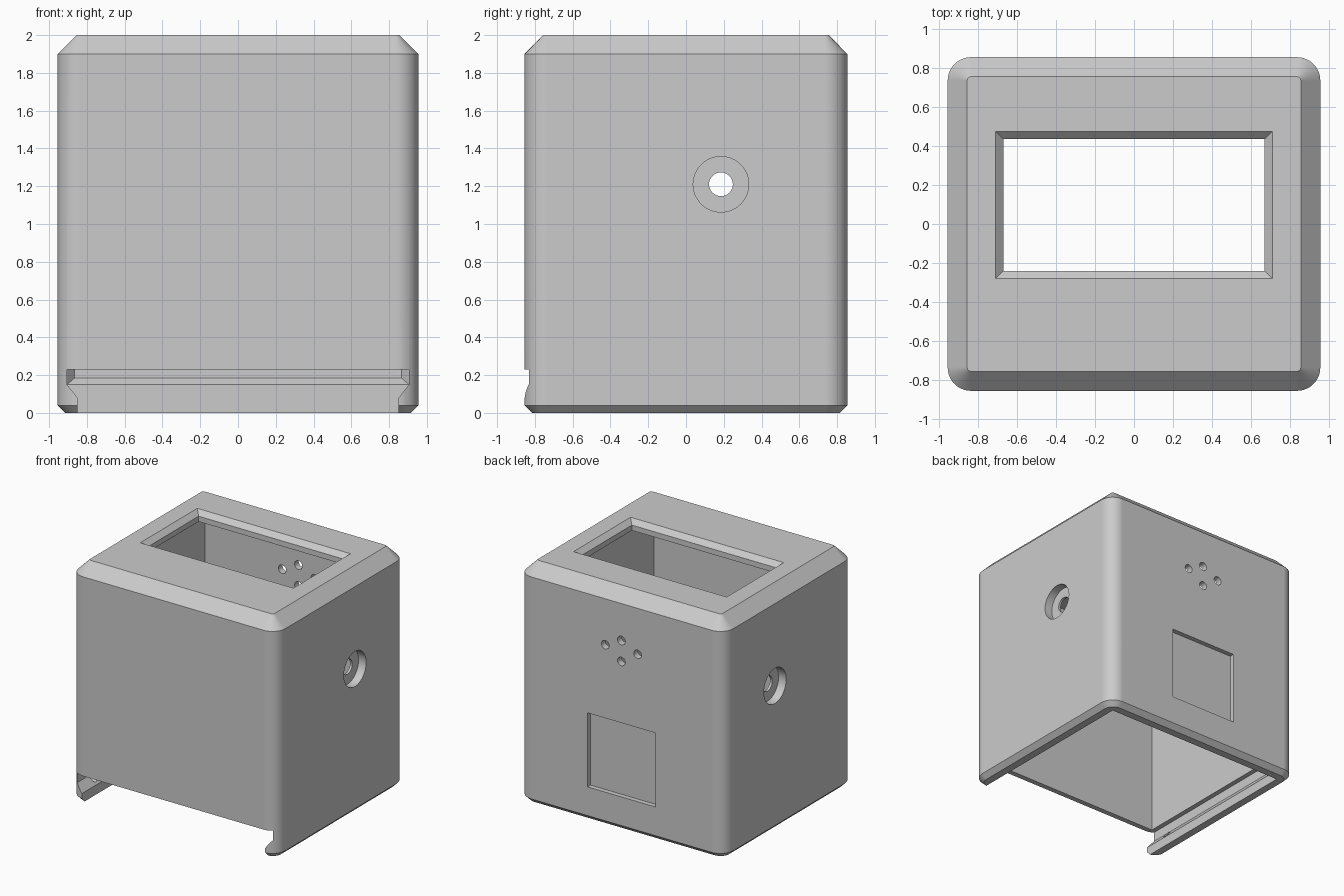
import bpy, bmesh, math

if "Cube" in bpy.data.objects:
    bpy.data.objects.remove(bpy.data.objects["Cube"])

grey = bpy.data.materials.new("light grey plastic")
grey.use_nodes = True
grey.diffuse_color = (0.6, 0.6, 0.6, 1)
grey.node_tree.nodes["Principled BSDF"].inputs["Base Color"].default_value = (0.6, 0.6, 0.6, 1)


def loft(name, rings):
    """Closed solid through a list of equally long point rings."""
    bm = bmesh.new()
    loops = [[bm.verts.new(p) for p in ring] for ring in rings]
    n = len(loops[0])
    for a, b in zip(loops, loops[1:]):
        for i in range(n):
            j = (i + 1) % n
            bm.faces.new((a[i], a[j], b[j], b[i]))
    bm.faces.new(loops[0][::-1])
    bm.faces.new(loops[-1])
    bmesh.ops.recalc_face_normals(bm, faces=bm.faces)
    mesh = bpy.data.meshes.new(name)
    bm.to_mesh(mesh)
    bm.free()
    mesh.materials.append(grey)
    obj = bpy.data.objects.new(name, mesh)
    bpy.context.collection.objects.link(obj)
    return obj


def rounded_ring(inset, z, steps=10):
    """Rounded rectangle of the case outline, moved inward by inset."""
    radius = 0.12 - inset
    ring = []
    for k, (sx, sy) in enumerate(((1, 1), (-1, 1), (-1, -1), (1, -1))):
        for i in range(steps + 1):
            a = math.radians(90) * (k + i / steps)
            ring.append((sx * 0.835 + radius * math.cos(a),
                         sy * 0.735 + radius * math.sin(a), z))
    return ring


def rect(x0, x1, y0, y1, z):
    return [(x0, y0, z), (x1, y0, z), (x1, y1, z), (x0, y1, z)]


def circle(axis, at, u, z, r, steps=32):
    """Circle facing along x or y, at a given place on that axis."""
    ring = []
    for i in range(steps):
        a = math.tau * i / steps
        c, s = u + r * math.cos(a), z + r * math.sin(a)
        ring.append((at, c, s) if axis == "x" else (c, at, s))
    return ring


def carve(body, name, rings):
    cutter = loft(name, rings)
    cutter.hide_render = True
    mod = body.modifiers.new(name, "BOOLEAN")
    mod.operation = "DIFFERENCE"
    mod.solver = "EXACT"
    mod.object = cutter
    bpy.ops.object.modifier_apply(modifier=mod.name)
    bpy.data.objects.remove(cutter)


# Outer case with chamfered top and bottom
case = loft("case_shell", [rounded_ring(0.04, 0), rounded_ring(0, 0.04),
                           rounded_ring(0, 1.9), rounded_ring(0.1, 2)])
bpy.ops.object.select_all(action="DESELECT")
bpy.context.view_layer.objects.active = case
case.select_set(True)

# Hollow interior
carve(case, "cavity", [rect(-0.865, 0.865, -0.81, 0.8, z) for z in (0.185, 1.915)])

# Dovetail slot for a sliding base, open at the front
half = [(0.85, -0.1), (0.85, 0.08), (0.905, 0.15), (0.905, 0.23)]
profile = half + [(-x, z) for x, z in reversed(half)]
carve(case, "base_slot", [[(x, y, z) for x, z in profile] for y in (-1, 0.75)])


# Tapered groove at the rear end of the slot
def groove(y, w, z):
    return [(-w, y, z), (w, y, z), (w, y, 0.23), (-w, y, 0.23)]


carve(case, "rear_groove", [groove(0.7, 0.905, 0.15), groove(0.75, 0.905, 0.15),
                            groove(0.8, 0.865, 0.185)])

# Bevelled top window
carve(case, "top_window", [rect(-0.67, 0.67, -0.24, 0.435, 1.85),
                           rect(-0.67, 0.67, -0.24, 0.435, 1.96),
                           rect(-0.71, 0.71, -0.28, 0.475, 2),
                           rect(-0.71, 0.71, -0.28, 0.475, 2.05)])

# Side holes with counterbores, and latch dimples in the slot rails
for side in (1, -1):
    carve(case, "counterbore", [circle("x", side * x, 0.185, 1.21, 0.147, 48) for x in (0.885, 1)])
    carve(case, "side_hole", [circle("x", side * x, 0.185, 1.21, 0.063) for x in (0.8, 1)])
    carve(case, "latch_dimple", [circle("x", side * x, -0.65, 0.125, 0.028, 20) for x in (0.82, 0.92)])

# Back panel recess and four small holes
carve(case, "back_recess", [rect(-0.315, 0.315, 0.815, 0.9, z) for z in (0.28, 0.9)])
for x, z in ((0.15, 1.515), (-0.15, 1.515), (0, 1.59), (0, 1.415)):
    carve(case, "back_hole", [circle("y", y, x, z, 0.036, 20) for y in (0.7, 0.95)])

# Smooth corners, crisp edges
bpy.ops.object.shade_smooth_by_angle(angle=math.radians(30))
weighted = case.modifiers.new("even_shading", "WEIGHTED_NORMAL")
weighted.keep_sharp = True
